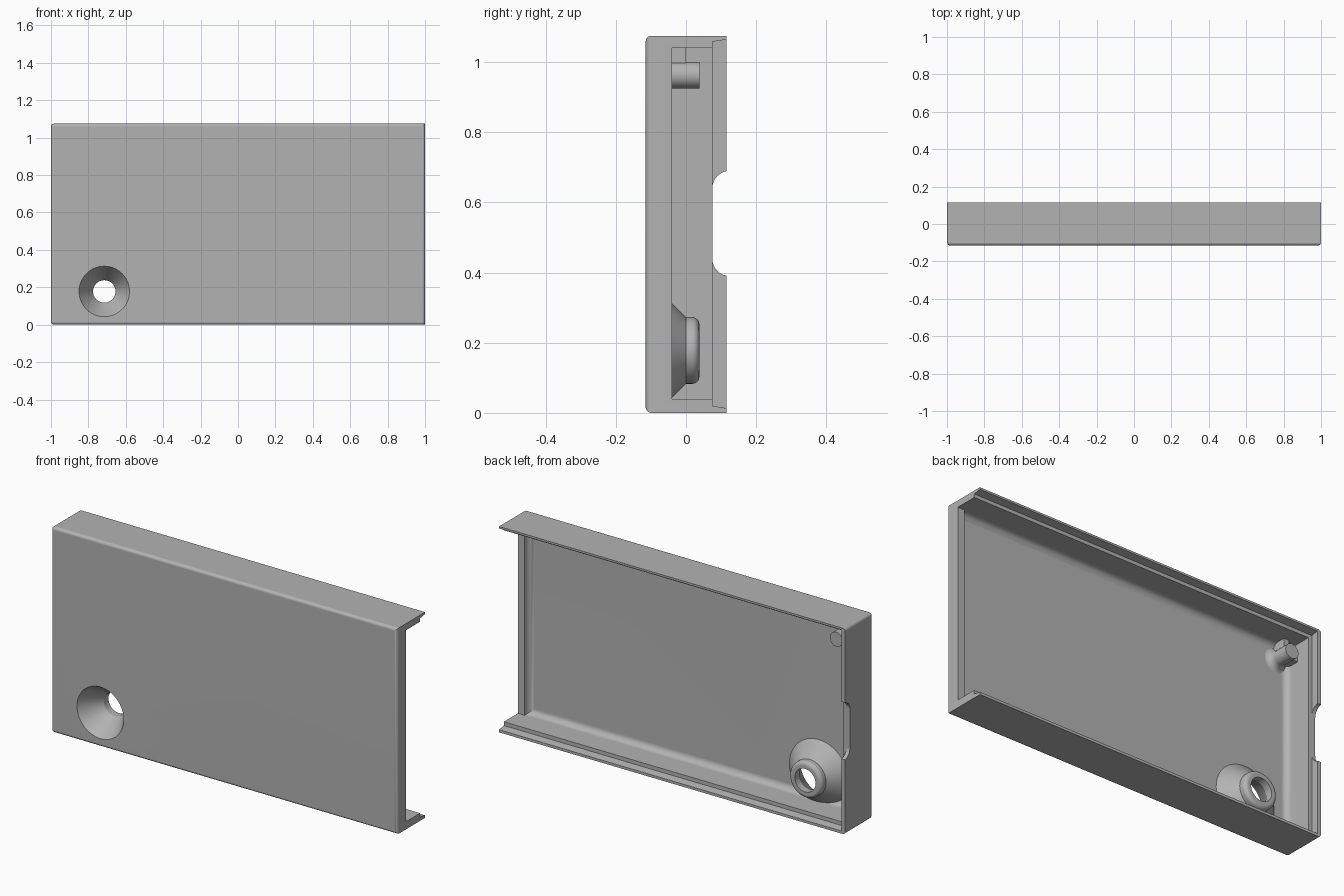
import bpy, bmesh, math
from mathutils import Matrix, Vector

cube = bpy.data.objects.get("Cube")
if cube:
    bpy.data.objects.remove(cube, do_unlink=True)

grey = bpy.data.materials.new("plain_grey")
grey.use_nodes = True
grey.diffuse_color = (0.45, 0.45, 0.45, 1)
grey.node_tree.nodes["Principled BSDF"].inputs["Base Color"].default_value = (0.45, 0.45, 0.45, 1)


def finish(name, bm):
    bmesh.ops.recalc_face_normals(bm, faces=bm.faces)
    mesh = bpy.data.meshes.new(name)
    bm.to_mesh(mesh)
    bm.free()
    mesh.materials.append(grey)
    ob = bpy.data.objects.new(name, mesh)
    bpy.context.collection.objects.link(ob)
    return ob


def box(name, lo, hi, radius=0, rule=None):
    """Box between two corners; edges whose midpoint passes the rule are rounded."""
    lo, hi = Vector(lo), Vector(hi)
    bm = bmesh.new()
    bmesh.ops.create_cube(bm, size=1, matrix=Matrix.Translation((lo + hi) / 2)
                          @ Matrix.Diagonal((hi - lo).to_4d()))
    if rule:
        edges = [e for e in bm.edges if rule((e.verts[0].co + e.verts[1].co) / 2)]
        bmesh.ops.bevel(bm, geom=edges, offset=radius, segments=5, profile=0.5, affect='EDGES')
    return finish(name, bm)


def prism(name, profile, x0, x1):
    """Extrude a (y, z) profile along x."""
    bm = bmesh.new()
    face = bm.faces.new([bm.verts.new((x0, y, z)) for y, z in profile])
    moved = bmesh.ops.extrude_face_region(bm, geom=[face])["geom"]
    bmesh.ops.translate(bm, vec=(x1 - x0, 0, 0),
                        verts=[v for v in moved if isinstance(v, bmesh.types.BMVert)])
    return finish(name, bm)


def lathe(name, profile, x, z, steps=64):
    """Spin a (radius, y) profile about a y-directed axis."""
    bm = bmesh.new()
    verts = [bm.verts.new((x + r, y, z)) for r, y in profile]
    edges = [bm.edges.new(pair) for pair in zip(verts, verts[1:])]
    bmesh.ops.spin(bm, geom=verts + edges, cent=(x, 0, z), axis=(0, 1, 0),
                   angle=math.tau, steps=steps)
    bmesh.ops.remove_doubles(bm, verts=bm.verts, dist=1e-5)
    return finish(name, bm)


def arc(cu, cv, r, start, end, n=8):
    angles = [math.radians(start + (end - start) * i / n) for i in range(n + 1)]
    return [(cu + r * math.cos(a), cv + r * math.sin(a)) for a in angles]


def combine(target, tool, operation):
    mod = target.modifiers.new(operation.title(), 'BOOLEAN')
    mod.operation, mod.solver, mod.object = operation, 'EXACT', tool
    bpy.context.view_layer.objects.active = target
    bpy.ops.object.modifier_apply(modifier=mod.name)
    bpy.data.objects.remove(tool, do_unlink=True)


# Outer tray, rounded round the front face and at the closed end
tray = box("sliding_lid_tray", (-1, -0.115, 0), (1, 0.115, 1.075), 0.016,
           lambda m: m.y < -0.1 or (m.x < -0.9 and abs(m.y) < 0.05))

# Cavity with filleted floor, open end, lid groove and finger notch
notch = arc(0.125, 0.44, 0.05, 270, 180) + arc(0.125, 0.64, 0.05, 180, 90)
cutters = [
    box("cavity", (-0.96, -0.075, 0.04), (0.96, 0.2, 1.04), 0.032, lambda m: m.y < -0.07),
    box("open_end", (0.9, -0.04, 0.04), (1.1, 0.2, 1.04)),
    prism("lid_groove", [(0.075, 0.02), (0.125, 0.012), (0.125, 1.066), (0.075, 1.058)], -0.98, 1.1),
    prism("finger_notch", notch, -1.1, -0.95),
]
for tool in cutters:
    combine(tray, tool, 'DIFFERENCE')

# Screw boss, corner post and the ribs tying the post to the walls
hole_x, hole_z = -0.715, 0.178
post_x, post_z = -0.895, 0.9625
boss = [(0, -0.08), (0.175, -0.08), (0.095, 0)] + arc(0.075, 0.018, 0.02, 0, 90) + [(0, 0.038)]
post = [(0, -0.08), (0.07, -0.08)] + arc(0.07, -0.043, 0.0325, 270, 180) + [(0.0375, 0.038), (0, 0.038)]
additions = [
    lathe("screw_boss", boss, hole_x, hole_z),
    lathe("corner_post", post, post_x, post_z, 32),
    box("upright_rib", (post_x - 0.015, -0.08, post_z), (post_x + 0.015, 0, 1.05)),
    box("side_rib", (-0.97, -0.08, post_z - 0.015), (post_x, 0, post_z + 0.015)),
]
for tool in additions:
    combine(tray, tool, 'UNION')

# Countersunk screw hole
countersink = [(0, -0.125), (0.1415, -0.125), (0.06, 0), (0.06, 0.1), (0, 0.1)]
combine(tray, lathe("screw_hole", countersink, hole_x, hole_z), 'DIFFERENCE')

# Smooth rounded areas, keep flats flat
bpy.ops.object.select_all(action='DESELECT')
tray.select_set(True)
bpy.context.view_layer.objects.active = tray
bpy.ops.object.shade_smooth_by_angle(angle=math.radians(30))
weighted = tray.modifiers.new("Weighted Normal", 'WEIGHTED_NORMAL')
weighted.keep_sharp = True
